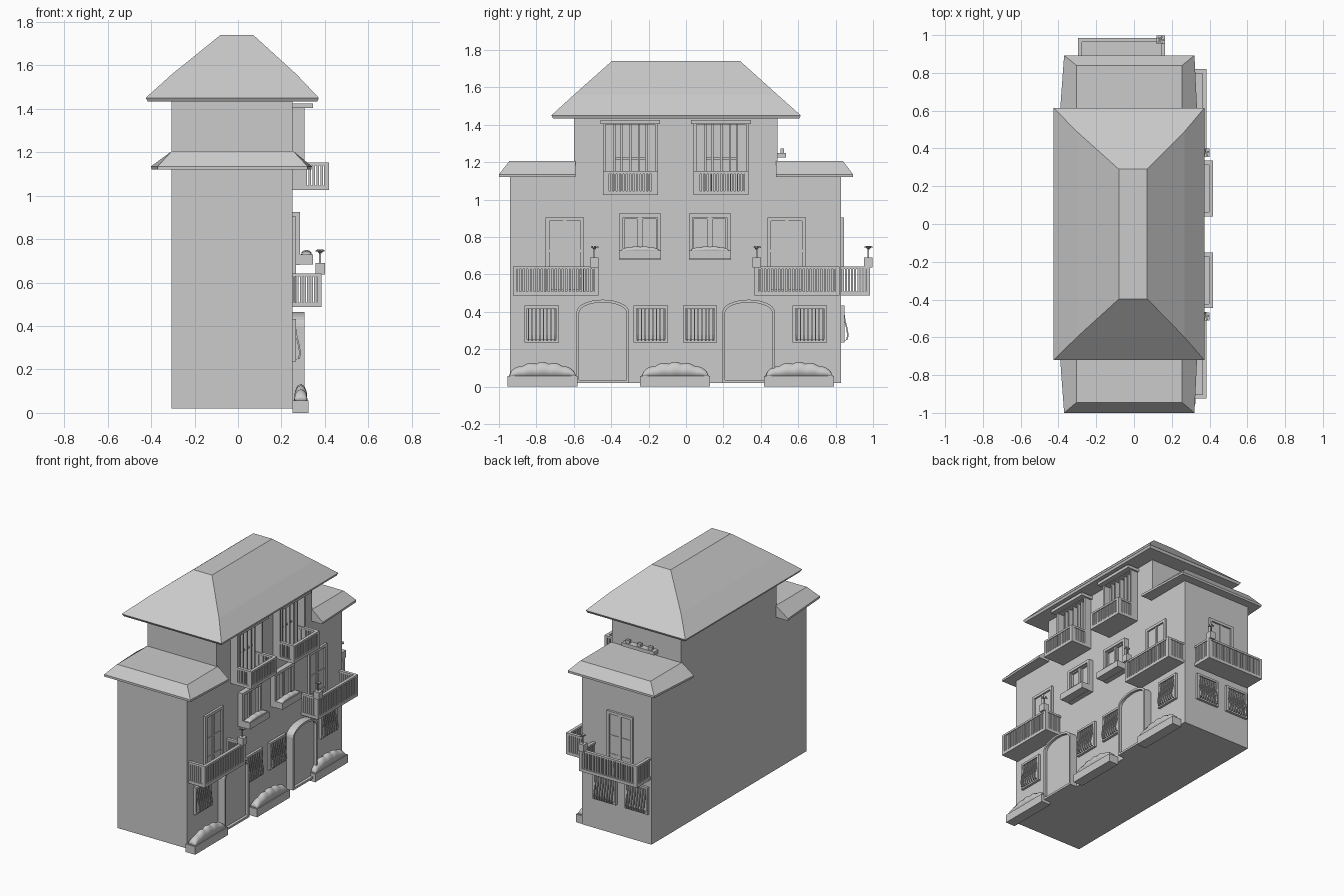
import bpy, bmesh, math
from mathutils import Vector

if "Cube" in bpy.data.objects:
    bpy.data.objects.remove(bpy.data.objects["Cube"])

# A wall maps (u along, d outward, z up) to world space
def side(u, d, z): return Vector((0.25 + d, u, z))      # long facade, +x
def back(u, d, z): return Vector((u, 0.83 + d, z))      # end wall, +y
def world(x, y, z): return Vector((x, y, z))

def finish(name, bm, smooth=False):
    bmesh.ops.recalc_face_normals(bm, faces=bm.faces)
    me = bpy.data.meshes.new(name)
    bm.to_mesh(me)
    bm.free()
    ob = bpy.data.objects.new(name, me)
    bpy.context.collection.objects.link(ob)
    if smooth:
        for p in me.polygons:
            p.use_smooth = True
    return ob

def loft(bm, rings, caps=True, closed=False):
    vs = [[bm.verts.new(p) for p in r] for r in rings]
    n = len(vs[0])
    pairs = list(zip(vs, vs[1:])) + ([(vs[-1], vs[0])] if closed else [])
    for a, b in pairs:
        for i in range(n):
            j = (i + 1) % n
            bm.faces.new((a[i], a[j], b[j], b[i]))
    if caps and not closed:
        bm.faces.new(vs[0])
        bm.faces.new(vs[-1])

def box(bm, w, u0, u1, d0, d1, z0, z1):
    loft(bm, [[w(u0, d0, z), w(u1, d0, z), w(u1, d1, z), w(u0, d1, z)] for z in (z0, z1)])

def band(bm, w, outer, inner, d0, d1):
    # closed frame between two outlines given as (u, z)
    loft(bm, [[w(u, d, z) for u, z in o] for o, d in
              ((outer, d0), (outer, d1), (inner, d1), (inner, d0))], closed=True)

def rect(u0, u1, z0, z1): return [(u0, z0), (u1, z0), (u1, z1), (u0, z1)]

def frame(bm, w, u0, u1, z0, z1, t, d0, d1):
    band(bm, w, rect(u0, u1, z0, z1), rect(u0 + t, u1 - t, z0 + t, z1 - t), d0, d1)

# Walls
bm = bmesh.new()
box(bm, world, -0.305, 0.25, -0.94, 0.83, 0.02, 1.125)
finish("lower_walls", bm)
bm = bmesh.new()
box(bm, world, -0.305, 0.25, -0.60, 0.49, 1.12, 1.44)
finish("upper_walls", bm)

# Main hipped roof
def ring(x0, x1, y0, y1, z): return [Vector((x, y, z)) for x, y in ((x0, y0), (x1, y0), (x1, y1), (x0, y1))]
bm = bmesh.new()
loft(bm, [ring(-0.415, 0.365, -0.71, 0.605, 1.433), ring(-0.425, 0.372, -0.72, 0.614, 1.45),
          ring(-0.303, 0.268, -0.60, 0.49, 1.56), ring(-0.08, 0.07, -0.397, 0.29, 1.74)])
finish("main_roof", bm)

# Low end roofs, flaring towards the upper walls
def end_roof(name, yo, yt, yi):
    rings = []
    for e, z in ((0.0, 1.12), (0.002, 1.135)):
        rings.append([Vector(p) for p in ((-0.37, yo, z), (0.32, yo, z), (0.338 + e, yi, z), (-0.398 - e, yi, z))])
    rings.append([Vector(p) for p in ((-0.305, yt, 1.205), (0.255, yt, 1.205), (0.255, yi, 1.205), (-0.305, yi, 1.205))])
    bm = bmesh.new()
    loft(bm, rings)
    finish(name, bm)
end_roof("front_end_roof", -1.0, -0.945, -0.592)
end_roof("back_end_roof", 0.893, 0.84, 0.482)

# Arched doors
def arch(u0, u1, z0, zs, zt):
    c, r = (u0 + u1) / 2, (u1 - u0) / 2
    top = [(c + r * math.cos(math.pi * i / 14), zs + (zt - zs) * math.sin(math.pi * i / 14)) for i in range(15)]
    return [(u0, z0), (u1, z0)] + top

for i, c in enumerate((-0.445, 0.335)):
    bm = bmesh.new()
    inner = arch(c - 0.126, c + 0.126, 0.035, 0.395, 0.45)
    band(bm, side, arch(c - 0.14, c + 0.14, 0.02, 0.40, 0.465), inner, 0, 0.055)
    loft(bm, [[side(u, d, z) for u, z in inner] for d in (0, 0.035)])
    finish(f"arched_door_{i}", bm)

# Barred ground floor windows with bellied bars
BELLY = [(0.01, 0.415), (0.018, 0.36), (0.03, 0.31), (0.036, 0.275), (0.03, 0.25), (0.01, 0.245)]
def barred_window(name, w, c):
    bm = bmesh.new()
    frame(bm, w, c - 0.092, c + 0.092, 0.237, 0.433, 0.015, 0, 0.018)
    box(bm, w, c - 0.08, c + 0.08, 0, 0.004, 0.248, 0.42)
    for k in range(8):
        u = c - 0.07 + 0.02 * k
        loft(bm, [[w(u + a, d + b, z) for a, b in ((-0.0035, -0.004), (0.0035, -0.004), (0.0035, 0.004), (-0.0035, 0.004))]
                  for d, z in BELLY])
    finish(name, bm)
for i, c in enumerate((-0.772, -0.188, 0.075, 0.662)):
    barred_window(f"barred_window_{i}", side, c)
for i, c in enumerate((-0.195, 0.06)):
    barred_window(f"barred_window_back_{i}", back, c)

# Balconies: slab, rails and balusters on three sides
def balcony(name, w, u0, u1, depth, z0, z1):
    t = 0.022
    bm = bmesh.new()
    box(bm, w, u0, u1, 0, depth, z0, z0 + 0.022)
    for a, b, c, d in ((u0, u1, depth - t, depth), (u0, u0 + t, 0, depth - t), (u1 - t, u1, 0, depth - t)):
        box(bm, w, a, b, c, d, z1 - 0.014, z1)
    for u in (u0, u1 - t):
        box(bm, w, u, u + t, depth - t, depth, z0, z1 - 0.01)
    def baluster(u, d):
        box(bm, w, u - 0.0055, u + 0.0055, d - 0.0055, d + 0.0055, z0 + 0.02, z1 - 0.01)
    n = round((u1 - u0) / 0.02)
    for k in range(1, n):
        baluster(u0 + t / 2 + (u1 - u0 - t) * k / n, depth - t / 2)
    m = round(depth / 0.02)
    for k in range(m):
        for u in (u0 + t / 2, u1 - t / 2):
            baluster(u, 0.008 + (depth - t) * k / m)
    finish(name, bm)

# Balcony doors: frame, panel, glazing bars
def balcony_door(name, w, c):
    bm = bmesh.new()
    frame(bm, w, c - 0.103, c + 0.103, 0.50, 0.905, 0.02, 0, 0.016)
    box(bm, w, c - 0.09, c + 0.09, 0, 0.004, 0.505, 0.89)
    box(bm, w, c - 0.01, c + 0.01, 0, 0.010, 0.51, 0.89)
    for z in (0.72, 0.585):
        box(bm, w, c - 0.085, c + 0.085, 0, 0.008, z, z + 0.012)
    finish(name, bm)

# Potted plant on a railing corner
def potted_plant(name, w, u, d):
    bm = bmesh.new()
    box(bm, w, u - 0.022, u + 0.022, d - 0.022, d + 0.022, 0.637, 0.69)
    box(bm, w, u - 0.004, u + 0.004, d - 0.004, d + 0.004, 0.69, 0.735)
    for k in range(5):
        a = 2 * math.pi * k / 5
        dx, dy = math.cos(a), math.sin(a)
        ring_ = [w(u, d, 0.728), w(u + 0.014 * dx - 0.006 * dy, d + 0.014 * dy + 0.006 * dx, 0.745),
                 w(u + 0.022 * dx, d + 0.022 * dy, 0.742), w(u + 0.014 * dx + 0.006 * dy, d + 0.014 * dy - 0.006 * dx, 0.745)]
        loft(bm, [ring_, [p + Vector((0, 0, 0.006)) for p in ring_]])
    finish(name, bm)

for tag, w, u0, u1, dep, door, pu, pd in (
        ("front", side, -0.925, -0.467, 0.135, -0.648, -0.49, 0.128),
        ("rear", side, 0.365, 0.82, 0.135, 0.538, 0.378, 0.128),
        ("end", back, -0.297, 0.165, 0.155, -0.06, 0.142, 0.145)):
    balcony(f"balcony_{tag}", w, u0, u1, dep, 0.487, 0.642)
    balcony_door(f"balcony_door_{tag}", w, door)
    potted_plant(f"potted_plant_{tag}", w, pu, pd)

# Scalloped bushes: rounded mound over a box
def bush(bm, w, u0, u1, d0, d1, z, h, lobes, nu=32, nd=6):
    rows = []
    for i in range(nu + 1):
        s = i / nu
        f = min(1, math.sin(math.pi * s) ** 0.45) * (0.86 + 0.14 * abs(math.sin(lobes * math.pi * s)))
        rows.append([w(u0 + (u1 - u0) * s, d0 + (d1 - d0) * (0.5 - 0.5 * math.cos(math.pi * j / nd)),
                       z + 0.001 + h * f * math.sin(math.pi * j / nd) ** 0.8) for j in range(nd + 1)])
    loft(bm, rows)

# Ground planters
for i, c in enumerate((-0.767, -0.058, 0.605)):
    bm = bmesh.new()
    box(bm, side, c - 0.187, c + 0.187, 0.0, 0.075, 0, 0.058)
    finish(f"ground_planter_{i}", bm)
    bm = bmesh.new()
    bush(bm, side, c - 0.18, c + 0.18, 0.008, 0.07, 0.055, 0.077, 5)
    finish(f"hedge_{i}", bm, True)

# Middle windows with flower boxes
for i, c in enumerate((-0.245, 0.128)):
    bm = bmesh.new()
    frame(bm, side, c - 0.112, c + 0.112, 0.68, 0.925, 0.02, 0, 0.036)
    box(bm, side, c - 0.1, c + 0.1, 0, 0.008, 0.69, 0.915)
    box(bm, side, c - 0.008, c + 0.008, 0, 0.028, 0.69, 0.915)
    for s in (-1, 1):
        frame(bm, side, c + s * 0.05 - 0.042, c + s * 0.05 + 0.042, 0.70, 0.905, 0.008, 0, 0.022)
    finish(f"middle_window_{i}", bm)
    bm = bmesh.new()
    box(bm, side, c - 0.112, c + 0.112, 0.036, 0.095, 0.682, 0.728)
    finish(f"flower_box_{i}", bm)
    bm = bmesh.new()
    bush(bm, side, c - 0.105, c + 0.105, 0.04, 0.09, 0.725, 0.025, 4)
    finish(f"flowers_{i}", bm, True)

# Top floor windows with lintel, mullions and balcony
for i, c in enumerate((-0.298, 0.188)):
    bm = bmesh.new()
    frame(bm, side, c - 0.147, c + 0.147, 1.025, 1.415, 0.014, 0, 0.056)
    box(bm, side, c - 0.14, c + 0.14, 0, 0.006, 1.03, 1.41)
    for u in (-0.085, -0.047, 0, 0.047, 0.085):
        box(bm, side, c + u - 0.006, c + u + 0.006, 0, 0.035, 1.03, 1.41)
    box(bm, side, c - 0.085, c + 0.085, 0, 0.02, 1.215, 1.225)
    box(bm, side, c - 0.16, c + 0.16, 0, 0.095, 1.403, 1.425)
    finish(f"top_window_{i}", bm)
    balcony(f"top_balcony_{i}", side, c - 0.147, c + 0.147, 0.168, 1.025, 1.152)

# Small plant shelf above the back end roof
bm = bmesh.new()
box(bm, world, -0.12, 0.14, 0.49, 0.535, 1.225, 1.25)
for x in (-0.08, 0.01, 0.1):
    box(bm, world, x - 0.015, x + 0.015, 0.505, 0.525, 1.25, 1.272)
finish("plant_shelf", bm)
